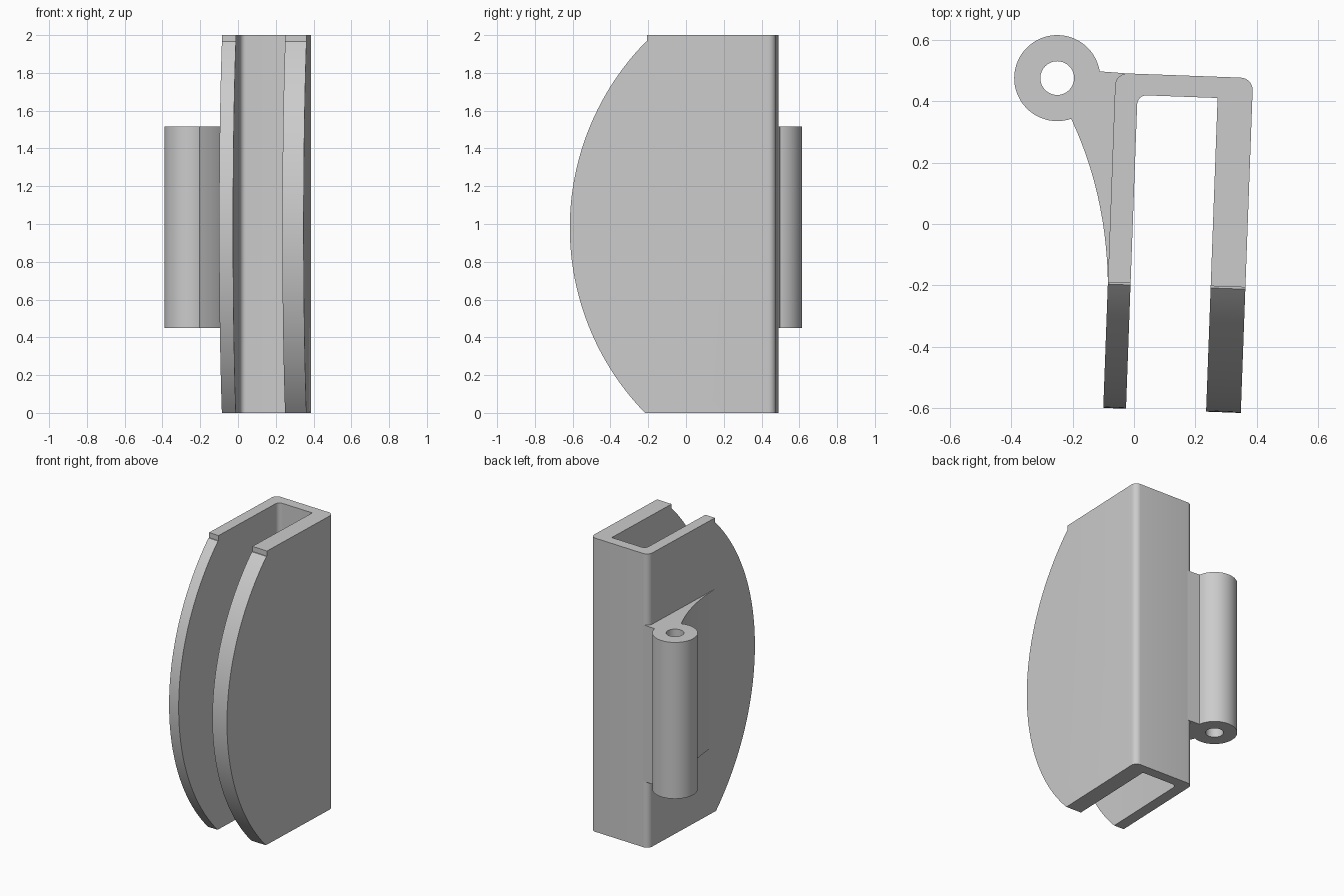
import bpy
import bmesh
from math import cos, sin, radians, sqrt, asin
from mathutils import Matrix, Vector

if "Cube" in bpy.data.objects:
    bpy.data.objects.remove(bpy.data.objects["Cube"], do_unlink=True)

grey = bpy.data.materials.new("light grey")
grey.use_nodes = True
grey.diffuse_color = (0.6, 0.6, 0.6, 1)
grey.node_tree.nodes["Principled BSDF"].inputs["Base Color"].default_value = (0.6, 0.6, 0.6, 1)

TILT = Matrix.Rotation(radians(-2.1), 4, "Z")   # the channel is slightly skewed in plan


def arc(cx, cy, r, start, end, steps):
    """Points along a circular arc, angles in degrees."""
    angles = [radians(start + (end - start) * i / steps) for i in range(steps + 1)]
    return [(cx + r * cos(a), cy + r * sin(a)) for a in angles]


def prism(name, outline, place, direction):
    """Solid made by extruding an outline; place maps 2D points to 3D."""
    bm = bmesh.new()
    face = bm.faces.new([bm.verts.new(place(u, v)) for u, v in outline])
    result = bmesh.ops.extrude_face_region(bm, geom=[face])
    moved = [g for g in result["geom"] if isinstance(g, bmesh.types.BMVert)]
    bmesh.ops.translate(bm, verts=moved, vec=Vector(direction))
    bmesh.ops.recalc_face_normals(bm, faces=bm.faces)
    mesh = bpy.data.meshes.new(name)
    bm.to_mesh(mesh)
    bm.free()
    mesh.materials.append(grey)
    obj = bpy.data.objects.new(name, mesh)
    bpy.context.collection.objects.link(obj)
    return obj


def combine(target, cutter, operation):
    """Apply a boolean, then discard the cutter."""
    cutter.hide_render = True
    mod = target.modifiers.new("cut", "BOOLEAN")
    mod.operation, mod.object, mod.solver = operation, cutter, "EXACT"
    select(target)
    bpy.ops.object.modifier_apply(modifier=mod.name)
    bpy.data.objects.remove(cutter, do_unlink=True)


def select(obj):
    bpy.ops.object.select_all(action="DESELECT")
    obj.select_set(True)
    bpy.context.view_layer.objects.active = obj


def smooth(obj):
    select(obj)
    bpy.ops.object.shade_smooth_by_angle(angle=radians(25))


# Channel: U-shaped plan with a thick right wall and rounded back corners
LEFT, RIGHT, BACK, FRONT = -0.078, 0.37, 0.489, -0.7
IN_LEFT, IN_RIGHT, IN_BACK = -0.004, 0.257, 0.42
R = 0.04
plan = [(LEFT, FRONT), (IN_LEFT, FRONT)]
plan += arc(IN_LEFT + 0.03, IN_BACK - 0.03, 0.03, 180, 90, 8)
plan += [(IN_RIGHT, IN_BACK), (IN_RIGHT, FRONT), (RIGHT, FRONT)]
plan += arc(RIGHT - R, BACK - R, R, 0, 90, 8)
plan += arc(LEFT + R, BACK - R, R, 90, 180, 8)
channel = prism("channel", plan, lambda x, y: (x, y, 0), (0, 0, 2))

# Bowed front edge with a small step just below the top
BOW, MID_Y, MID_Z, LEDGE = 1.405, 0.803, 0.98, 1.965
low = 180 + asin(MID_Z / BOW) * 57.29578
high = 180 - asin((LEDGE - MID_Z) / BOW) * 57.29578
side = arc(MID_Y, MID_Z, BOW, low, high, 64)
side[0] = (side[0][0], -0.0)
side += [(-0.193, LEDGE), (-0.193, 2.1), (0.7, 2.1), (0.7, -0.1), (side[0][0], -0.1)]
bow_cutter = prism("bow_cutter", side, lambda y, z: (-0.5, y, z), (1.2, 0, 0))
combine(channel, bow_cutter, "INTERSECT")
channel.data.transform(TILT)
smooth(channel)

# Hinge knuckle with a web that sweeps into the left wall
HX, HY, BASE, TOP = -0.25, 0.475, 0.45, 1.515
p0, p1, p2 = Vector((-0.205, 0.343)), Vector((-0.09, 0.10)), Vector((-0.085, -0.19))
sweep = []
for i in range(1, 21):
    t = i / 20
    sweep.append(tuple(p0 * (1 - t) ** 2 + p1 * 2 * t * (1 - t) + p2 * t * t))
inside = TILT @ Vector((LEFT + R, BACK, 0))
hinge_plan = arc(HX, HY, 0.14, 9, 289, 56) + sweep
hinge_plan += [(-0.06, -0.19), (-0.04, 0.35), (inside.x, inside.y)]
hinge = prism("hinge_knuckle", hinge_plan, lambda x, y: (x, y, BASE), (0, 0, TOP - BASE))

# Pin hole through the knuckle
hole = prism("pin_hole_cutter", arc(HX, HY, 0.055, 0, 348.75, 31),
             lambda x, y: (x, y, BASE - 0.1), (0, 0, TOP - BASE + 0.2))
combine(hinge, hole, "DIFFERENCE")
smooth(hinge)
